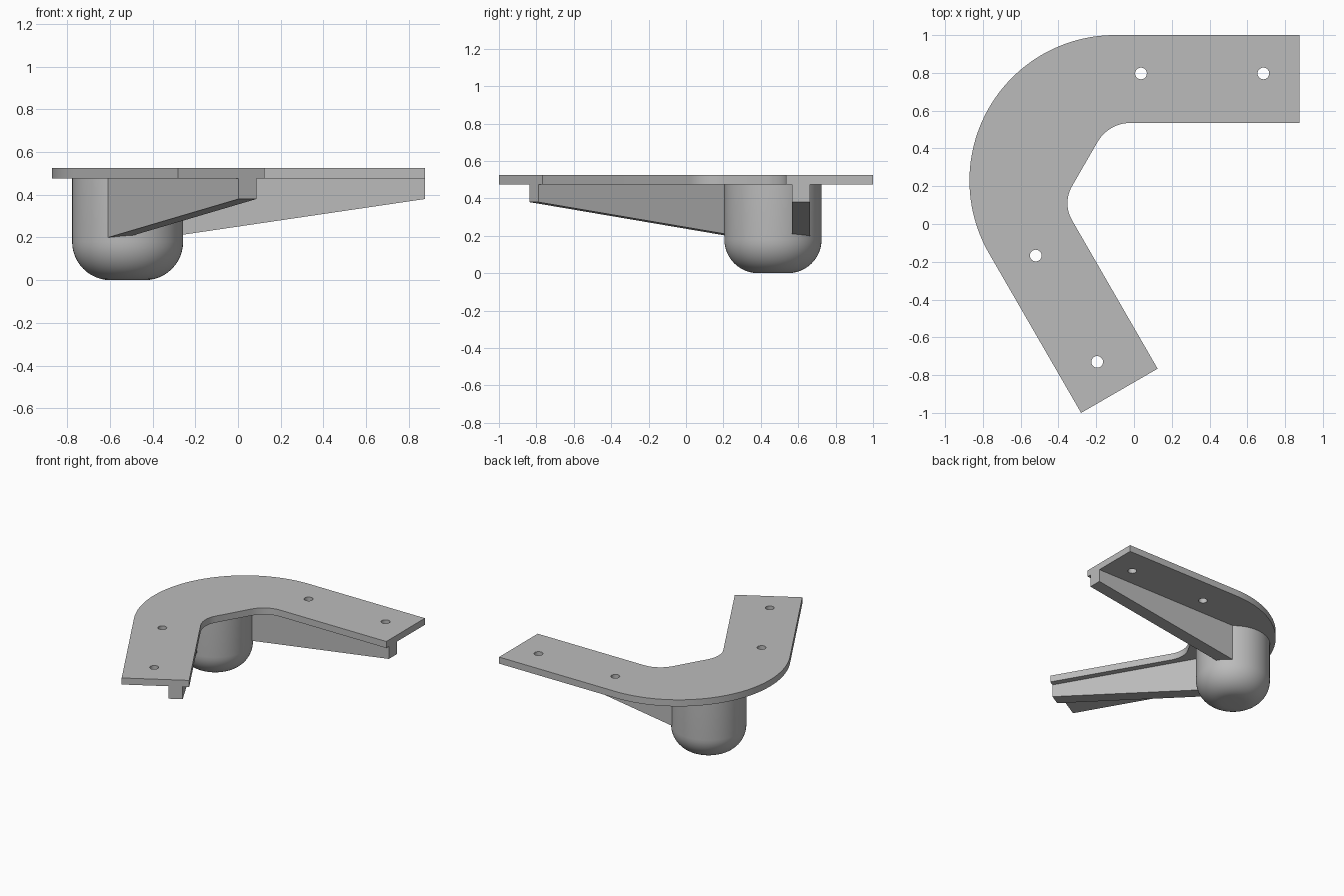
import bpy, bmesh
from math import sin, cos, pi, radians
from mathutils import Vector, Matrix

cube = bpy.data.objects.get("Cube")
if cube:
    bpy.data.objects.remove(cube, do_unlink=True)

PLATE_BOTTOM, PLATE_TOP = 0.475, 0.525

grey = bpy.data.materials.new("plain_grey")
grey.use_nodes = True
grey.diffuse_color = (0.5, 0.5, 0.5, 1)
grey.node_tree.nodes["Principled BSDF"].inputs["Base Color"].default_value = (0.5, 0.5, 0.5, 1)


def add_object(name, bm, smooth=False):
    """Turn a bmesh into a grey object."""
    bmesh.ops.remove_doubles(bm, verts=bm.verts, dist=1e-5)
    bmesh.ops.recalc_face_normals(bm, faces=bm.faces)
    mesh = bpy.data.meshes.new(name)
    bm.to_mesh(mesh)
    bm.free()
    mesh.materials.clear()
    mesh.materials.append(grey)
    obj = bpy.data.objects.new(name, mesh)
    bpy.context.collection.objects.link(obj)
    if smooth:
        bpy.ops.object.select_all(action="DESELECT")
        obj.select_set(True)
        bpy.context.view_layer.objects.active = obj
        bpy.ops.object.shade_smooth_by_angle(angle=radians(30))
    return obj


def rounded_outline(corners):
    """Polygon points, with each (x, y, radius) corner replaced by an arc."""
    points = []
    for i, (x, y, radius) in enumerate(corners):
        p = Vector((x, y))
        if not radius:
            points.append(p)
            continue
        a = (Vector(corners[i - 1][:2]) - p).normalized()
        b = (Vector(corners[(i + 1) % len(corners)][:2]) - p).normalized()
        half = a.angle(b) / 2
        center = p + (a + b).normalized() * radius / sin(half)
        start = p + a * radius * cos(half) / sin(half) - center
        end = p + b * radius * cos(half) / sin(half) - center
        turn = start.angle(end)
        steps = max(10, round(turn * radius / 0.03))
        for k in range(steps + 1):
            t = k / steps
            points.append(center + (start * sin((1 - t) * turn) + end * sin(t * turn)) / sin(turn))
    return points


# Bent mounting plate with four screw holes
outline = rounded_outline([
    (0.875, 1.0, 0), (-1.435, 1.0, 0.77), (-0.28, -1.0, 0), (0.125, -0.766, 0),
    (-0.380, 0.110, 0.18), (-0.135, 0.535, 0.2), (0.875, 0.535, 0)])
loops = [outline]
for hx, hy in [(0.037, 0.797), (0.685, 0.797), (-0.52, -0.167), (-0.195, -0.73)]:
    loops.append([Vector((hx + 0.031 * cos(k * pi / 12), hy + 0.031 * sin(k * pi / 12)))
                  for k in range(24)])

curve = bpy.data.curves.new("plate_profile", "CURVE")
curve.dimensions = "2D"
curve.fill_mode = "BOTH"
curve.extrude = (PLATE_TOP - PLATE_BOTTOM) / 2
for loop in loops:
    spline = curve.splines.new("POLY")
    spline.points.add(len(loop) - 1)
    for point, co in zip(spline.points, loop):
        point.co = (co.x, co.y, 0, 1)
    spline.use_cyclic_u = True
profile = bpy.data.objects.new("plate_profile", curve)
bpy.context.collection.objects.link(profile)
flat_mesh = profile.evaluated_get(bpy.context.evaluated_depsgraph_get()).to_mesh()
bm = bmesh.new()
bm.from_mesh(flat_mesh)
bmesh.ops.translate(bm, verts=bm.verts, vec=(0, 0, (PLATE_TOP + PLATE_BOTTOM) / 2))
bpy.data.objects.remove(profile, do_unlink=True)
add_object("mounting_plate", bm, smooth=True)

# Round foot with a softened bottom edge, spun from a profile
FOOT_RADIUS, FILLET, SEGMENTS = 0.26, 0.18, 64
flat = FOOT_RADIUS - FILLET
section = [(0, 0)]
for k in range(13):
    a = k / 12 * pi / 2
    section.append((flat + FILLET * sin(a), FILLET * (1 - cos(a))))
section += [(FOOT_RADIUS, PLATE_BOTTOM), (0, PLATE_BOTTOM)]
bm = bmesh.new()
verts = [bm.verts.new((r, 0, z)) for r, z in section]
edges = [bm.edges.new(pair) for pair in zip(verts, verts[1:])]
bmesh.ops.spin(bm, geom=verts + edges, cent=(0, 0, 0), axis=(0, 0, 1),
               angle=2 * pi, steps=SEGMENTS)
bmesh.ops.translate(bm, verts=bm.verts, vec=(-0.517, 0.465, 0))
add_object("round_foot", bm, smooth=True)


# Tapered stiffening ribs running from the foot to each arm's end
def add_rib(name, tip, angle):
    """Rib whose tip corner is at (x, y), running back along local -x."""
    length, width = 1.22, 0.097
    bm = bmesh.new()
    side = [bm.verts.new((x, 0, z)) for x, z in
            [(0, PLATE_BOTTOM), (0, 0.38), (-length, 0.2), (-length, PLATE_BOTTOM)]]
    face = bm.faces.new(side)
    new = bmesh.ops.extrude_face_region(bm, geom=[face])["geom"]
    bmesh.ops.translate(bm, verts=[v for v in new if isinstance(v, bmesh.types.BMVert)],
                        vec=(0, width, 0))
    bm.transform(Matrix.Translation((*tip, 0)) @ Matrix.Rotation(radians(angle), 4, "Z"))
    add_object(name, bm)


add_rib("left_rib", (0.875, 0.567), 0)
add_rib("front_rib", (0.002, -0.837), -60)
